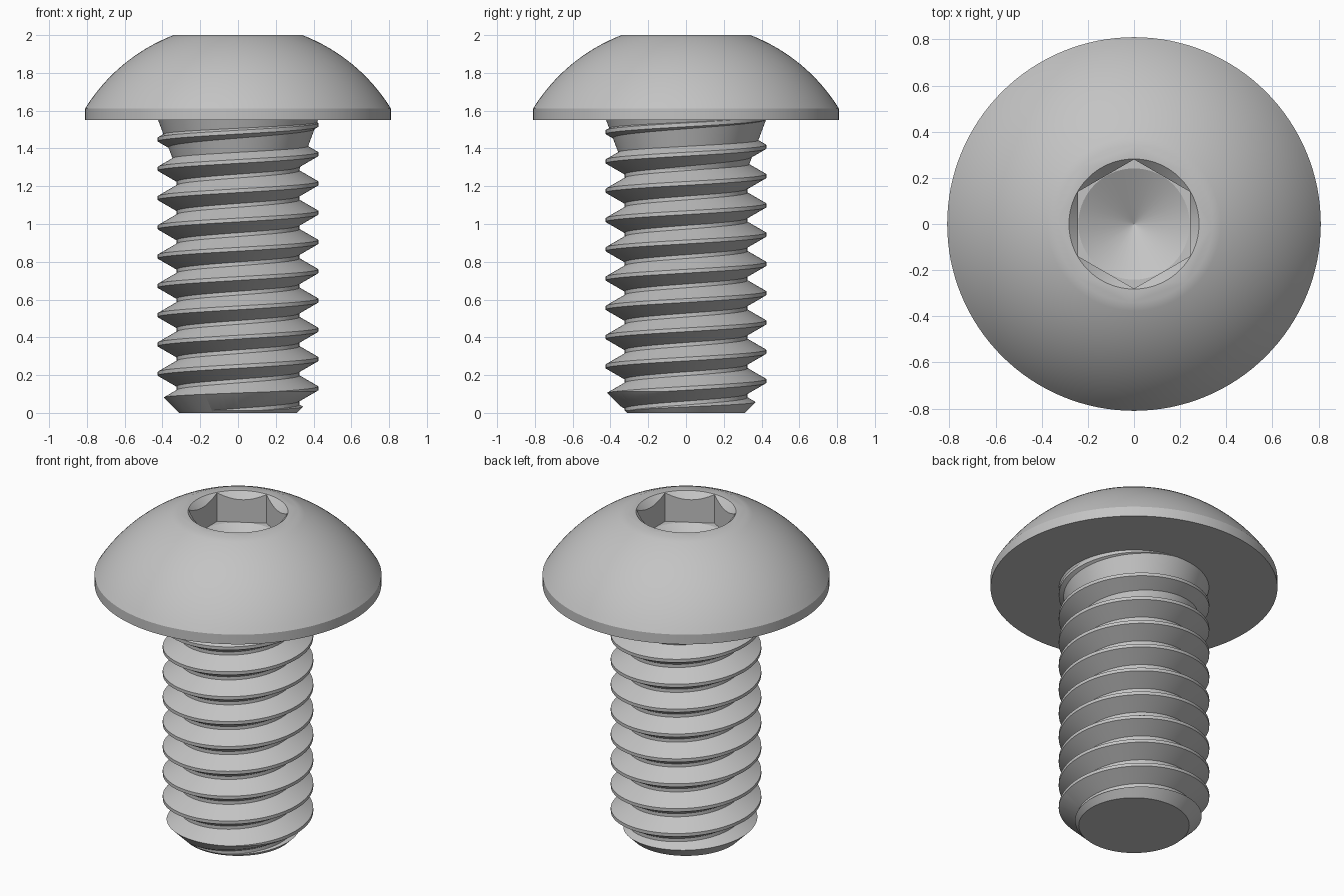
import bpy, bmesh
from math import pi, cos, sin, asin, radians

cube = bpy.data.objects.get("Cube")
if cube:
    bpy.data.objects.remove(cube, do_unlink=True)

steel = bpy.data.materials.new("steel grey")
steel.use_nodes = True
GREY = (0.55, 0.55, 0.55, 1)
steel.diffuse_color = GREY
steel.node_tree.nodes["Principled BSDF"].inputs["Base Color"].default_value = GREY

HEAD_Z, TOP_Z, RIM_R = 1.55, 2.0, 0.81
MAJOR, MINOR, PITCH = 0.425, 0.325, 0.155


def add_object(name, bm):
    """Weld, orient and link a mesh."""
    bmesh.ops.remove_doubles(bm, verts=bm.verts, dist=1e-5)
    bmesh.ops.recalc_face_normals(bm, faces=bm.faces)
    mesh = bpy.data.meshes.new(name)
    bm.to_mesh(mesh)
    bm.free()
    mesh.materials.append(steel)
    obj = bpy.data.objects.new(name, mesh)
    bpy.context.collection.objects.link(obj)
    return obj


def lathe(name, profile, segments=128, start=0.0):
    """Closed solid from (radius, z) rings, capped at both ends."""
    bm = bmesh.new()
    rings = [[bm.verts.new((r * cos(start + 2 * pi * i / segments),
                            r * sin(start + 2 * pi * i / segments), z))
              for i in range(segments)] for r, z in profile]
    for low, high in zip(rings, rings[1:]):
        for i in range(segments):
            j = (i + 1) % segments
            bm.faces.new((low[i], low[j], high[j], high[i]))
    bm.faces.new(rings[0])
    bm.faces.new(rings[-1])
    return add_object(name, bm)


def select_only(obj):
    bpy.ops.object.select_all(action='DESELECT')
    obj.select_set(True)
    bpy.context.view_layer.objects.active = obj


def cut(obj, cutter, operation):
    """Apply a boolean and remove its cutter."""
    cutter.hide_render = True
    mod = obj.modifiers.new("cut", 'BOOLEAN')
    mod.operation, mod.object, mod.solver = operation, cutter, 'EXACT'
    select_only(obj)
    bpy.ops.object.modifier_apply(modifier=mod.name)
    bpy.data.objects.remove(cutter, do_unlink=True)


def smooth(obj, angle):
    select_only(obj)
    bpy.ops.object.shade_smooth_by_angle(angle=radians(angle))


# Domed head with a short straight rim and a small flat top
centre_z, dome_r, flat_r = 1.112, 0.951, 0.34
a0, a1 = asin(RIM_R / dome_r), asin(flat_r / dome_r)
dome = [(dome_r * sin(a0 + (a1 - a0) * i / 16),
         centre_z + dome_r * cos(a0 + (a1 - a0) * i / 16)) for i in range(17)]
dome[-1] = (flat_r, TOP_Z)
head = lathe("button_head", [(RIM_R, HEAD_Z)] + dome)

# Hexagonal socket, its countersunk mouth and its conical floor
cut(head, lathe("hex_cutter", [(0.28, 1.82), (0.28, 2.1)], 6, pi / 2), 'DIFFERENCE')
cut(head, lathe("mouth_cutter", [(0.222, 1.94), (0.342, 2.06)]), 'DIFFERENCE')
cut(head, lathe("floor_cutter", [(0.0005, 1.69), (0.241, 1.82), (0.241, 1.85)]),
    'DIFFERENCE')
smooth(head, 25)

# Right-handed helical thread: rows follow the helix
COLS, TURNS = 96, 13
CREST, ROOT = 0.02, 0.02
flank = (PITCH - CREST - ROOT) / 2
tooth = [(MAJOR, -CREST / 2), (MAJOR, CREST / 2),
         (MINOR, CREST / 2 + flank), (MINOR, CREST / 2 + flank + ROOT)]
rows = [(r, 0.13 + (k - 3) * PITCH + z) for k in range(TURNS) for r, z in tooth]
bm = bmesh.new()
columns = []
for c in range(COLS + 1):
    a = 2 * pi * c / COLS
    columns.append([bm.verts.new((r * cos(a), r * sin(a), z + PITCH * c / COLS))
                    for r, z in rows])
for left, right in zip(columns, columns[1:]):
    for i in range(len(rows) - 1):
        bm.faces.new((left[i], right[i], right[i + 1], left[i + 1]))
bmesh.ops.remove_doubles(bm, verts=bm.verts, dist=1e-5)
open_edges = [e for e in bm.edges if e.is_boundary]
# Close each open end with a fan to a point on the axis
for end_z, is_end in ((-0.25, lambda z: z < 0.5), (1.75, lambda z: z > 0.5)):
    tip = bm.verts.new((0, 0, end_z))
    for e in open_edges:
        if is_end(e.verts[0].co.z):
            bm.faces.new((e.verts[0], e.verts[1], tip))
shank = add_object("threaded_shank", bm)

# Trim the shank to length with a chamfered tip
cut(shank, lathe("tip_cutter", [(0.312, 0), (0.512, 0.2), (0.512, HEAD_Z + 0.01)]),
    'INTERSECT')
smooth(shank, 25)

# Tapered thread runout beneath the head
runout = lathe("thread_runout", [(0.31, 1.25), (MAJOR, HEAD_Z + 0.005)])
smooth(runout, 30)
